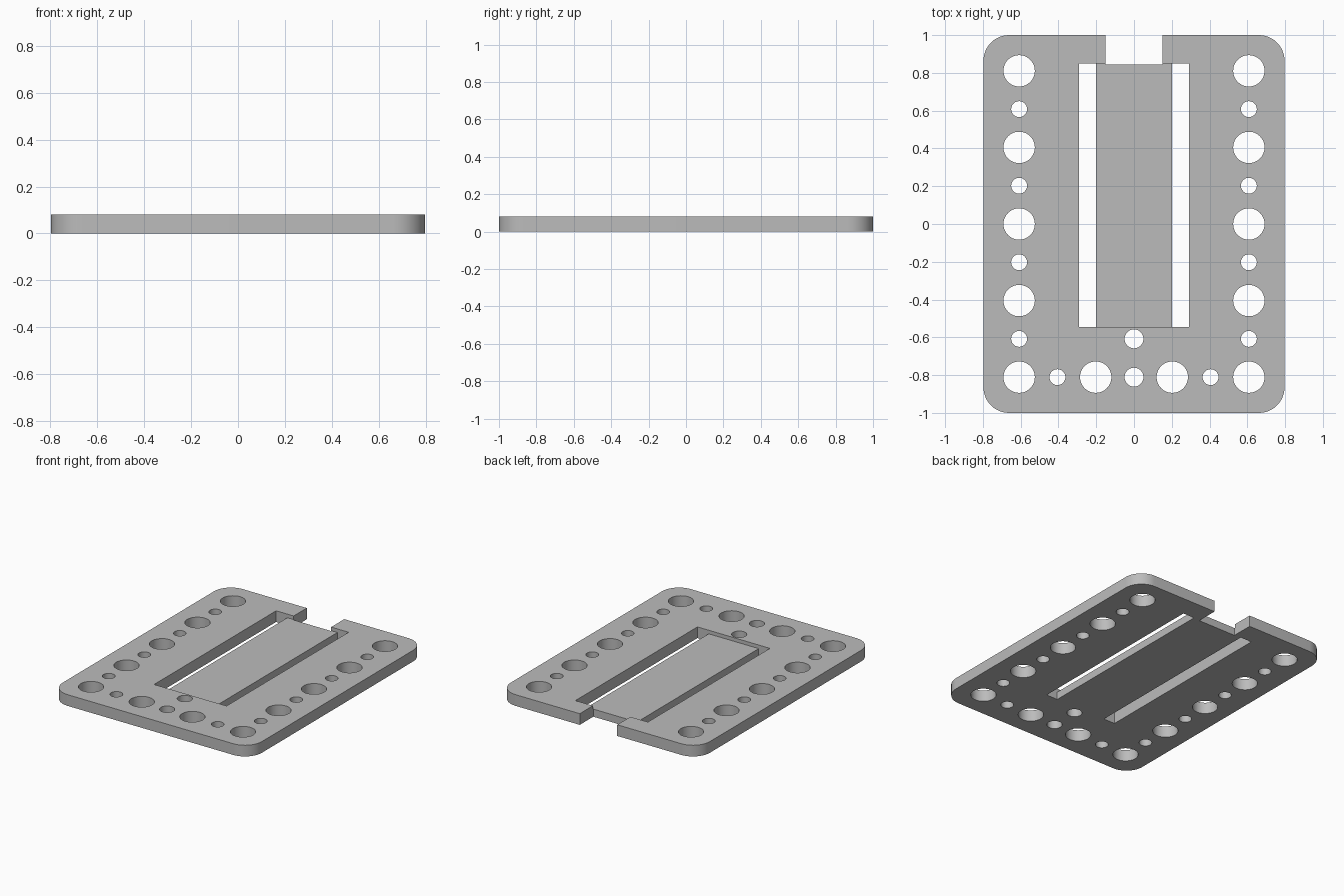
import bpy, bmesh, math

cube = bpy.data.objects.get("Cube")
if cube:
    bpy.data.objects.remove(cube, do_unlink=True)

HALF_X, HALF_Y, THICK, CORNER = 0.797, 1.0, 0.081, 0.135
FLOOR = 0.055            # top of the sunken tongue
PITCH = 0.2027           # hole spacing
BIG, SMALL, MID = 0.083, 0.042, 0.05

grey = bpy.data.materials.new("light_grey")
grey.use_nodes = True
colour = (0.5, 0.5, 0.5, 1)
grey.diffuse_color = colour
grey.node_tree.nodes["Principled BSDF"].inputs["Base Color"].default_value = colour


def prism(bm, points, z0, z1):
    """Extrude a flat outline from z0 to z1."""
    face = bm.faces.new([bm.verts.new((x, y, z0)) for x, y in points])
    top = bmesh.ops.extrude_face_region(bm, geom=[face])["geom"]
    verts = [v for v in top if isinstance(v, bmesh.types.BMVert)]
    bmesh.ops.translate(bm, verts=verts, vec=(0, 0, z1 - z0))


def arc(cx, cy, r, start, sweep, steps):
    return [(cx + r * math.cos(start + sweep * i / steps),
             cy + r * math.sin(start + sweep * i / steps)) for i in range(steps + 1)]


def box(x0, x1, y0, y1):
    return [(x0, y0), (x1, y0), (x1, y1), (x0, y1)]


def make(name, prisms):
    bm = bmesh.new()
    for points, z0, z1 in prisms:
        prism(bm, points, z0, z1)
    bmesh.ops.recalc_face_normals(bm, faces=bm.faces)
    mesh = bpy.data.meshes.new(name)
    bm.to_mesh(mesh)
    bm.free()
    mesh.materials.append(grey)
    obj = bpy.data.objects.new(name, mesh)
    bpy.context.collection.objects.link(obj)
    return obj


# Rounded plate outline
outline = []
for i, (sx, sy) in enumerate([(1, 1), (-1, 1), (-1, -1), (1, -1)]):
    outline += arc(sx * (HALF_X - CORNER), sy * (HALF_Y - CORNER), CORNER,
                   i * math.pi / 2, math.pi / 2, 12)
plate = make("mounting_plate", [(outline, 0, THICK)])

# Holes: alternating columns on both sides, a row along the front, one extra
holes = [(0, -3 * PITCH, MID), (0, -4 * PITCH, MID)]
for side in (-1, 1):
    holes += [(side * 3 * PITCH, k * PITCH, SMALL if k % 2 else BIG) for k in range(-4, 5)]
    holes += [(side * PITCH, -4 * PITCH, BIG), (side * 2 * PITCH, -4 * PITCH, SMALL)]
through = [arc(x, y, r, 0, 2 * math.pi, 48)[:-1] for x, y, r in holes]

# Slots beside the tongue and the notch at the back
through += [box(-0.29, -0.2, -0.545, 0.85), box(0.2, 0.29, -0.545, 0.85),
            box(-0.15, 0.15, 0.845, 1.1)]

recess = make("recess_cutter", [(box(-0.245, 0.245, -0.545, 0.85), FLOOR, 0.2)])
openings = make("openings_cutter", [(p, -0.1, 0.3) for p in through])

bpy.ops.object.select_all(action="DESELECT")
bpy.context.view_layer.objects.active = plate
plate.select_set(True)
for cutter in (recess, openings):
    mod = plate.modifiers.new(cutter.name, "BOOLEAN")
    mod.operation = "DIFFERENCE"
    mod.solver = "EXACT"
    mod.object = cutter
    bpy.ops.object.modifier_apply(modifier=mod.name)
    bpy.data.objects.remove(cutter, do_unlink=True)

bpy.ops.object.shade_smooth_by_angle(angle=math.radians(30))
